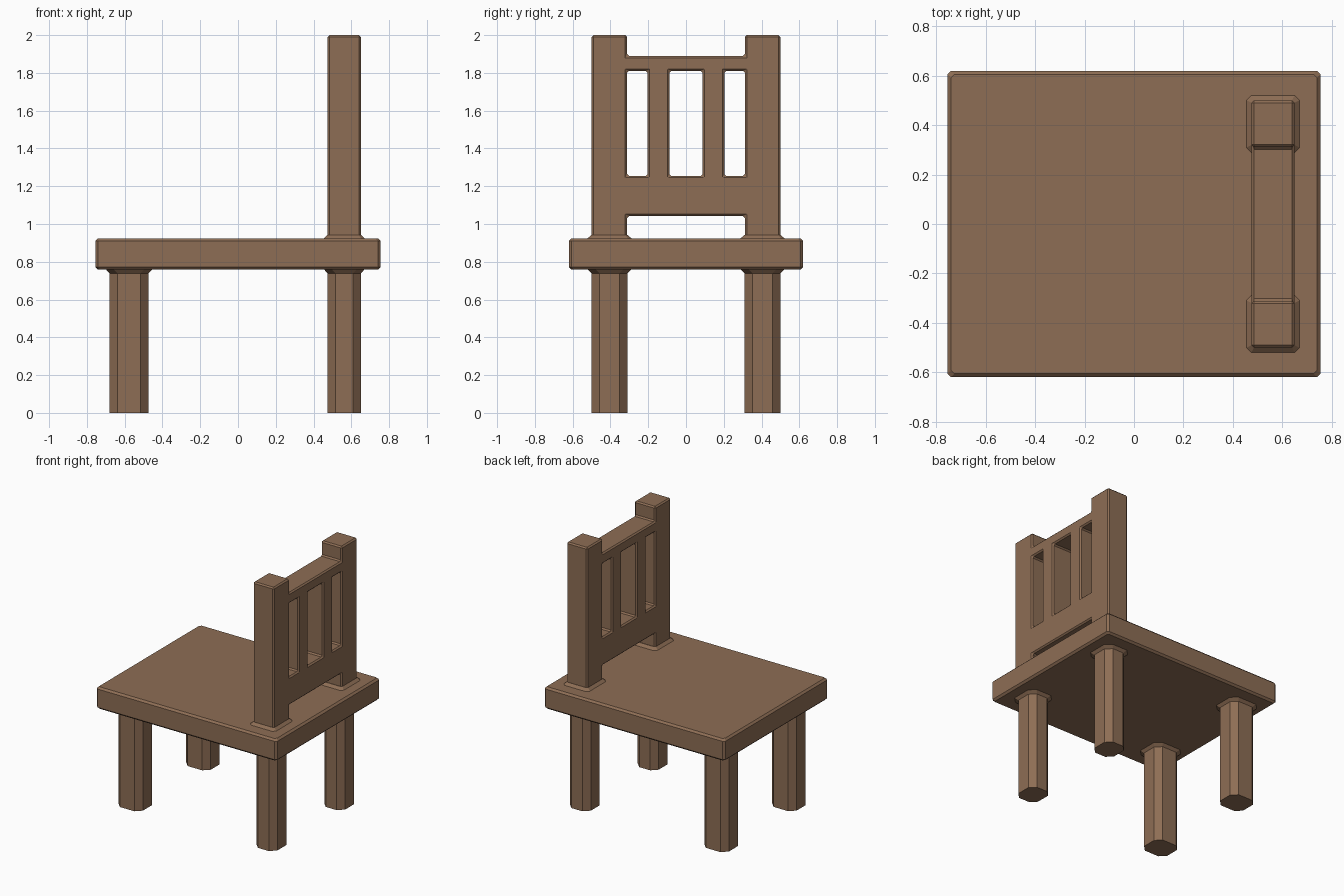
import bpy, bmesh

if "Cube" in bpy.data.objects:
    bpy.data.objects.remove(bpy.data.objects["Cube"])

wood = bpy.data.materials.new("brown wood")
wood.diffuse_color = (0.27, 0.155, 0.09, 1)
wood.use_nodes = True
wood.node_tree.nodes["Principled BSDF"].inputs["Base Color"].default_value = wood.diffuse_color


def finish(bm, name, bevel=0):
    bmesh.ops.recalc_face_normals(bm, faces=bm.faces)
    me = bpy.data.meshes.new(name)
    bm.to_mesh(me)
    bm.free()
    me.materials.append(wood)
    ob = bpy.data.objects.new(name, me)
    bpy.context.collection.objects.link(ob)
    if bevel:
        m = ob.modifiers.new("bevel", "BEVEL")
        m.width, m.segments, m.limit_method = bevel, 1, "ANGLE"
    return ob


def loft(name, cx, cy, rings):
    """Stack of chamfered rectangles: (z, half x, half y, chamfer)."""
    bm = bmesh.new()
    loops = []
    for z, hx, hy, c in rings:
        pts = [(hx, hy - c), (hx - c, hy), (c - hx, hy), (-hx, hy - c),
               (-hx, c - hy), (c - hx, -hy), (hx - c, -hy), (hx, c - hy)]
        loops.append([bm.verts.new((cx + x, cy + y, z)) for x, y in pts])
    for a, b in zip(loops, loops[1:]):
        for i in range(8):
            j = (i + 1) % 8
            bm.faces.new((a[i], a[j], b[j], b[i]))
    bm.faces.new(loops[0])
    bm.faces.new(loops[-1])
    return finish(bm, name)


# seat slab
e, hx, hy = 0.014, 0.755, 0.62
loft("seat", 0, 0, [(0.758, hx - e, hy - e, e), (0.772, hx, hy, e),
                    (0.91, hx, hy, e), (0.924, hx - e, hy - e, e)])

# eight-sided legs with a flare under the seat, and flared post feet
for side, s in (("left", -1), ("right", 1)):
    y = 0.405 * s
    for name, x, h in (("front_leg", -0.577, 0.1025), ("back_leg", 0.5625, 0.0875)):
        loft(f"{side}_{name}", x, y, [(0, h, 0.095, 0.042), (0.738, h, 0.095, 0.042),
                                      (0.76, h + 0.02, 0.115, 0.042)])
    loft(f"{side}_post_foot", 0.5625, y, [(0.92, 0.108, 0.116, 0.02), (0.924, 0.108, 0.116, 0.02),
                                          (0.943, 0.0875, 0.0955, 0.01)])

# one-piece back: grid of solid cells, extruded, with window openings
ys = [-0.5, -0.312, -0.203, -0.088, 0.088, 0.203, 0.312, 0.5]
zs = [0.9, 1.042, 1.255, 1.81, 1.89, 2.0]
rows = ["#.....#", "#######", "#.#.#.#".replace("#.#.#.#", "#.#.#.#"), "#######", "#.....#"]
bm = bmesh.new()
grid = [[bm.verts.new((0.475, y, z)) for y in ys] for z in zs]
for r, row in enumerate(rows):
    for c, cell in enumerate(row):
        if cell == "#":
            bm.faces.new((grid[r][c], grid[r][c + 1], grid[r + 1][c + 1], grid[r + 1][c]))
bmesh.ops.delete(bm, geom=[v for v in bm.verts if not v.link_faces], context="VERTS")
ext = bmesh.ops.extrude_face_region(bm, geom=bm.faces[:], use_keep_orig=True)
bmesh.ops.translate(bm, vec=(0.175, 0, 0),
                    verts=[g for g in ext["geom"] if isinstance(g, bmesh.types.BMVert)])
finish(bm, "chair_back", 0.01)
